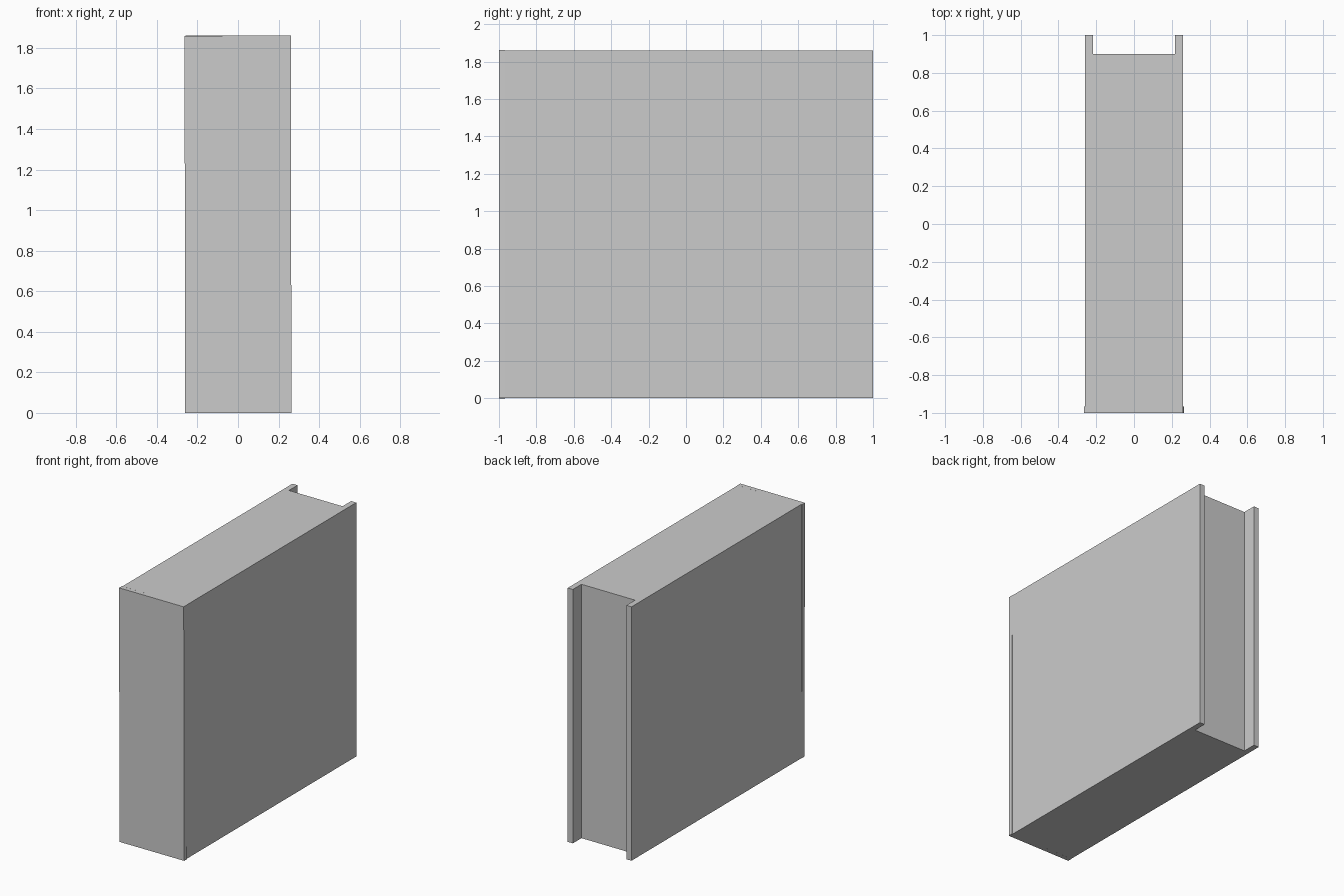
import bpy

if "Cube" in bpy.data.objects:
    bpy.data.objects.remove(bpy.data.objects["Cube"])

HEIGHT = 1.86


def box(name, x0, x1, y0, y1, z0, z1):
    """Axis-aligned box between two corners."""
    bpy.ops.mesh.primitive_cube_add(
        size=1, location=((x0 + x1) / 2, (y0 + y1) / 2, (z0 + z1) / 2))
    ob = bpy.context.object
    ob.name = name
    ob.scale = (x1 - x0, y1 - y0, z1 - z0)
    bpy.ops.object.transform_apply(location=False, rotation=False, scale=True)
    return ob


# Main body, set in from the back edge
box("case_body", -0.218, 0.218, -0.97, 0.90, 0, HEIGHT)

# Side panels that run past the body at the back
for name, s in (("left_panel", -1), ("right_panel", 1)):
    xs = sorted((s * 0.217, s * 0.2585))
    box(name, xs[0], xs[1], -0.97, 1.0, 0, HEIGHT)

# Front panel, a touch wider than the case and very slightly tilted
front = box("front_panel", -0.262, 0.262, -1.0, -0.967, 0, HEIGHT)
front.rotation_euler.y = -0.002
